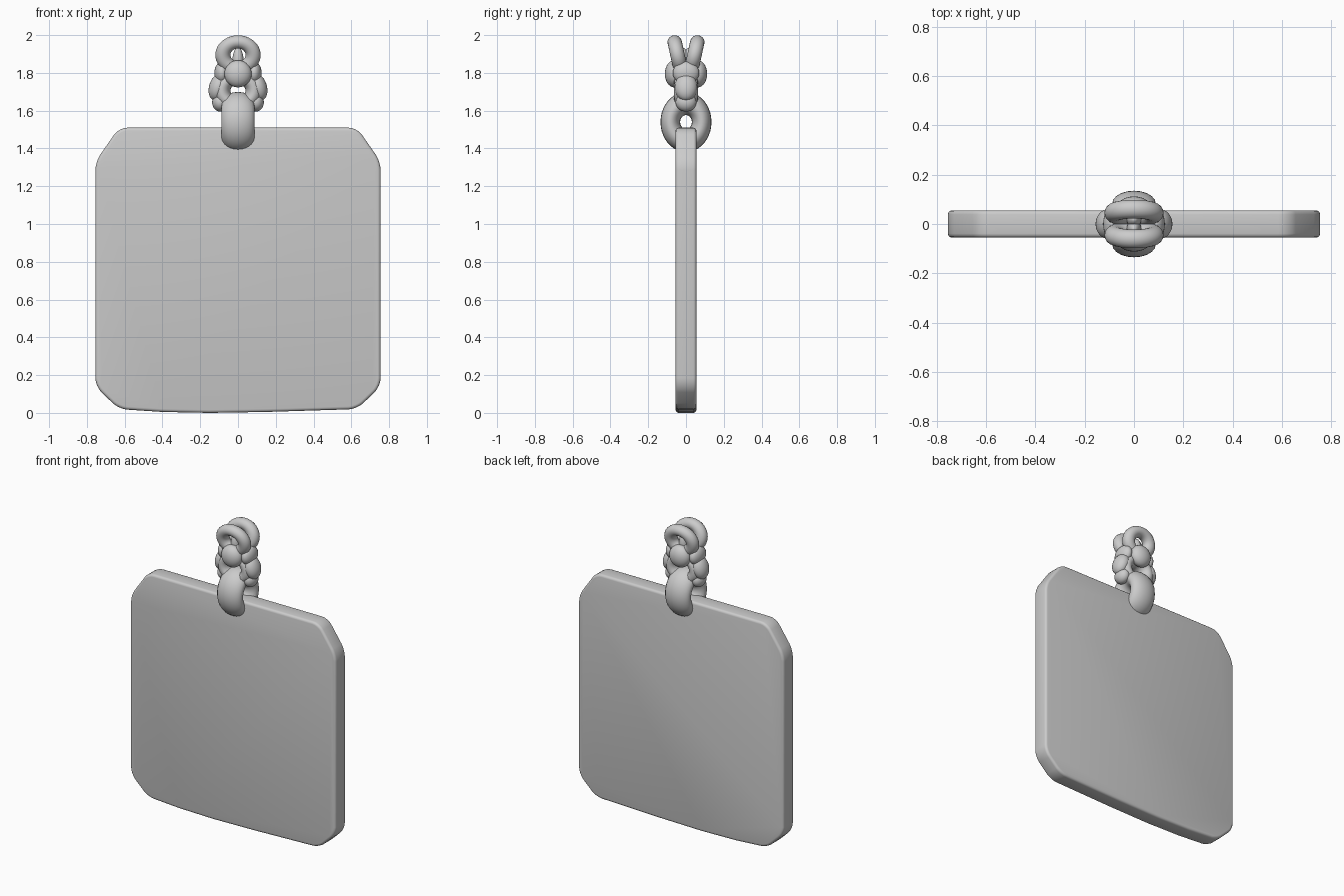
import bpy, bmesh, math
from mathutils import Vector

cube = bpy.data.objects.get("Cube")
if cube:
    bpy.data.objects.remove(cube, do_unlink=True)

grey = bpy.data.materials.new("light_grey")
grey.use_nodes = True
colour = (0.6, 0.6, 0.6, 1)
grey.diffuse_color = colour
grey.node_tree.nodes["Principled BSDF"].inputs["Base Color"].default_value = colour


def finish(ob, angle):
    ob.data.materials.append(grey)
    bpy.ops.object.select_all(action='DESELECT')
    ob.select_set(True)
    bpy.context.view_layer.objects.active = ob
    bpy.ops.object.shade_smooth_by_angle(angle=math.radians(angle))


def ring(name, centre, major, minor, scale, tilt=0, upright='Y'):
    """Torus standing on edge; scale is in the world axes."""
    turn = (math.pi / 2 + tilt, 0, 0) if upright == 'Y' else (0, math.pi / 2, 0)
    bpy.ops.mesh.primitive_torus_add(major_radius=major, minor_radius=minor,
                                     major_segments=40, minor_segments=20, rotation=turn)
    ob = bpy.context.object
    bpy.ops.object.transform_apply(location=False, rotation=True, scale=False)
    ob.name = name
    ob.location = centre
    ob.scale = scale
    finish(ob, 60)


def blob(name, centre, radii, tilt=0):
    bpy.ops.mesh.primitive_uv_sphere_add(segments=24, ring_count=14, location=centre)
    ob = bpy.context.object
    ob.name = name
    ob.scale = radii
    ob.rotation_euler = (0, tilt, 0)
    finish(ob, 60)


# Tag plate: clipped corners, softened, with a slightly bowed lower edge
outline = [(-0.63, 0.02), (-0.4, 0.005), (-0.15, 0), (0.15, 0.005), (0.63, 0.02),
           (0.755, 0.14), (0.755, 1.33), (0.63, 1.51),
           (-0.63, 1.51), (-0.755, 1.33), (-0.755, 0.14)]
half = 0.055
bm = bmesh.new()
face = bm.faces.new([bm.verts.new((x, -half, z)) for x, z in outline])
corners = [v for v in bm.verts if abs(v.co.x) > 0.5]
bmesh.ops.bevel(bm, geom=corners, offset=0.045, segments=4, profile=0.5, affect='VERTICES')
res = bmesh.ops.extrude_face_region(bm, geom=bm.faces[:])
bmesh.ops.translate(bm, vec=Vector((0, 2 * half, 0)),
                    verts=[g for g in res["geom"] if isinstance(g, bmesh.types.BMVert)])
bmesh.ops.recalc_face_normals(bm, faces=bm.faces[:])
rims = [e for e in bm.edges if abs(e.verts[0].co.y - e.verts[1].co.y) < 1e-5]
bmesh.ops.bevel(bm, geom=rims, offset=0.016, segments=3, profile=0.5, affect='EDGES')
mesh = bpy.data.meshes.new("tag_plate")
bm.to_mesh(mesh)
bm.free()
plate = bpy.data.objects.new("tag_plate", mesh)
bpy.context.collection.objects.link(plate)
finish(plate, 35)

# Thick link threaded through the top edge of the plate
ring("lower_link", (0, 0, 1.54), 0.083, 0.052, (1.7, 1, 1.18), upright='X')

# Wide link lying in the plane of the plate
ring("middle_link", (0, 0, 1.705), 0.085, 0.045, (1, 1.4, 0.85))

# Top arch: two rings leaning apart
for side, label in ((-1, "front"), (1, "back")):
    ring(label + "_top_link", (0, side * 0.045, 1.895), 0.08, 0.04,
         (1, 0.95, 0.88), tilt=side * -0.2)
    # Bulges where the links cross
    blob(label + "_crossing", (0, side * 0.062, 1.795), (0.072, 0.05, 0.072))
    blob(label + "_core", (0, side * 0.02, 1.86), (0.03, 0.035, 0.075))

for side, label in ((-1, "right"), (1, "left")):
    blob(label + "_knob", (side * 0.105, 0, 1.725), (0.048, 0.06, 0.075), side * -0.3)
    blob(label + "_shoulder", (side * 0.085, 0, 1.80), (0.04, 0.07, 0.06))
    blob(label + "_cheek", (side * 0.095, 0, 1.645), (0.042, 0.055, 0.05))
